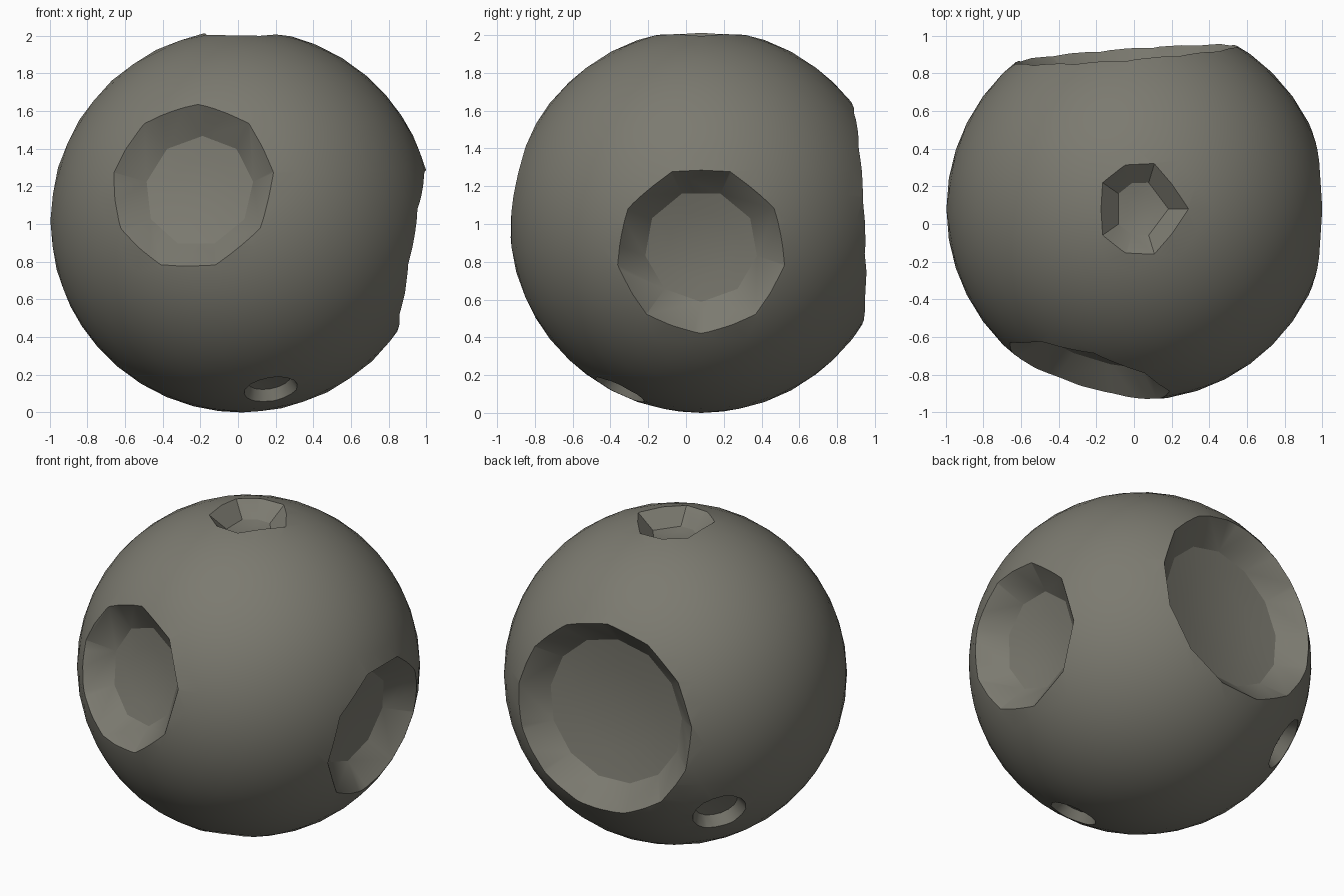
import bpy, bmesh, math
from mathutils import Vector

if "Cube" in bpy.data.objects:
    bpy.data.objects.remove(bpy.data.objects["Cube"])

R = 1.0156
CENTRE = Vector((0.02, 0.08, R))


def ring_angles(n, start):
    return [start + 360 * i / n for i in range(n)]


def crater_cutter(name, normal, rim, floor, depth, sag, angles):
    """Bowl-shaped cutter: sloped wall from rim to floor, slightly dished floor."""
    n = Vector(normal).normalized()
    ref = Vector((0, 1, 0)) if abs(n.z) > 0.9 else Vector((0, 0, 1))
    u = ref.cross(n).normalized()      # horizontal, to the right seen from outside
    v = n.cross(u)                     # upwards seen from outside
    base = CENTRE + n * math.sqrt(R * R - rim * rim)
    lift = 0.2
    profile = [(rim + lift * (rim - floor) / depth, lift),
               (floor, -depth),
               (floor * 0.6, -depth - sag * 0.64)]
    bm = bmesh.new()
    rings = []
    for r, h in profile:
        rings.append([bm.verts.new(base + n * h
                      + u * r * math.cos(math.radians(a))
                      + v * r * math.sin(math.radians(a))) for a in angles])
    bottom = bm.verts.new(base - n * (depth + sag))
    k = len(angles)
    bm.faces.new(rings[0])
    for a, b in zip(rings, rings[1:]):
        for i in range(k):
            j = (i + 1) % k
            bm.faces.new((a[i], b[i], b[j], a[j]))
    for i in range(k):
        bm.faces.new((rings[-1][i], bottom, rings[-1][(i + 1) % k]))
    bmesh.ops.recalc_face_normals(bm, faces=bm.faces)
    mesh = bpy.data.meshes.new(name)
    bm.to_mesh(mesh)
    bm.free()
    ob = bpy.data.objects.new(name, mesh)
    bpy.context.collection.objects.link(ob)
    ob.hide_render = True
    return ob


# Rock ball
stone = bpy.data.materials.new("grey_stone")
stone.diffuse_color = (0.20, 0.195, 0.162, 1)
stone.use_nodes = True
stone.node_tree.nodes["Principled BSDF"].inputs["Base Color"].default_value = stone.diffuse_color
bpy.ops.mesh.primitive_ico_sphere_add(subdivisions=4, radius=R, location=CENTRE)
rock = bpy.context.object
rock.name = "cratered_rock"
rock.data.materials.append(stone)

# Craters: normal, rim radius, floor radius, depth, floor sag, corner angles
craters = [
    ("front_crater", (-0.286, -0.94, 0.20), 0.45, 0.30, 0.12, 0.03, ring_angles(9, 90)),
    ("right_crater", (0.985, 0, -0.17), 0.45, 0.30, 0.13, 0.03, ring_angles(9, -90)),
    ("back_crater", (-0.075, 0.995, 0.05), 0.60, 0.455, 0.13, 0.04, ring_angles(13, 90)),
    ("top_crater", (0.02, 0, 1), 0.25, 0.145, 0.09, 0.015,
     [0, 74, 110, 146, 214, 250, 286]),
    ("front_hole", (0.15, -0.42, -0.87), 0.145, 0.115, 0.06, 0.01, ring_angles(16, 0)),
    ("back_hole", (-0.67, 0.51, -0.52), 0.165, 0.13, 0.07, 0.01, ring_angles(16, 0)),
]
for args in craters:
    cutter = crater_cutter(*args)
    mod = rock.modifiers.new(args[0], "BOOLEAN")
    mod.operation = "DIFFERENCE"
    mod.solver = "EXACT"
    mod.object = cutter
    bpy.context.view_layer.objects.active = rock
    bpy.ops.object.modifier_apply(modifier=mod.name)
    bpy.data.objects.remove(cutter, do_unlink=True)

# One colour, smooth ball with crisp crater rims
for p in rock.data.polygons:
    p.material_index = 0
bpy.ops.object.select_all(action="DESELECT")
rock.select_set(True)
bpy.context.view_layer.objects.active = rock
bpy.ops.object.shade_smooth_by_angle(angle=math.radians(30))
